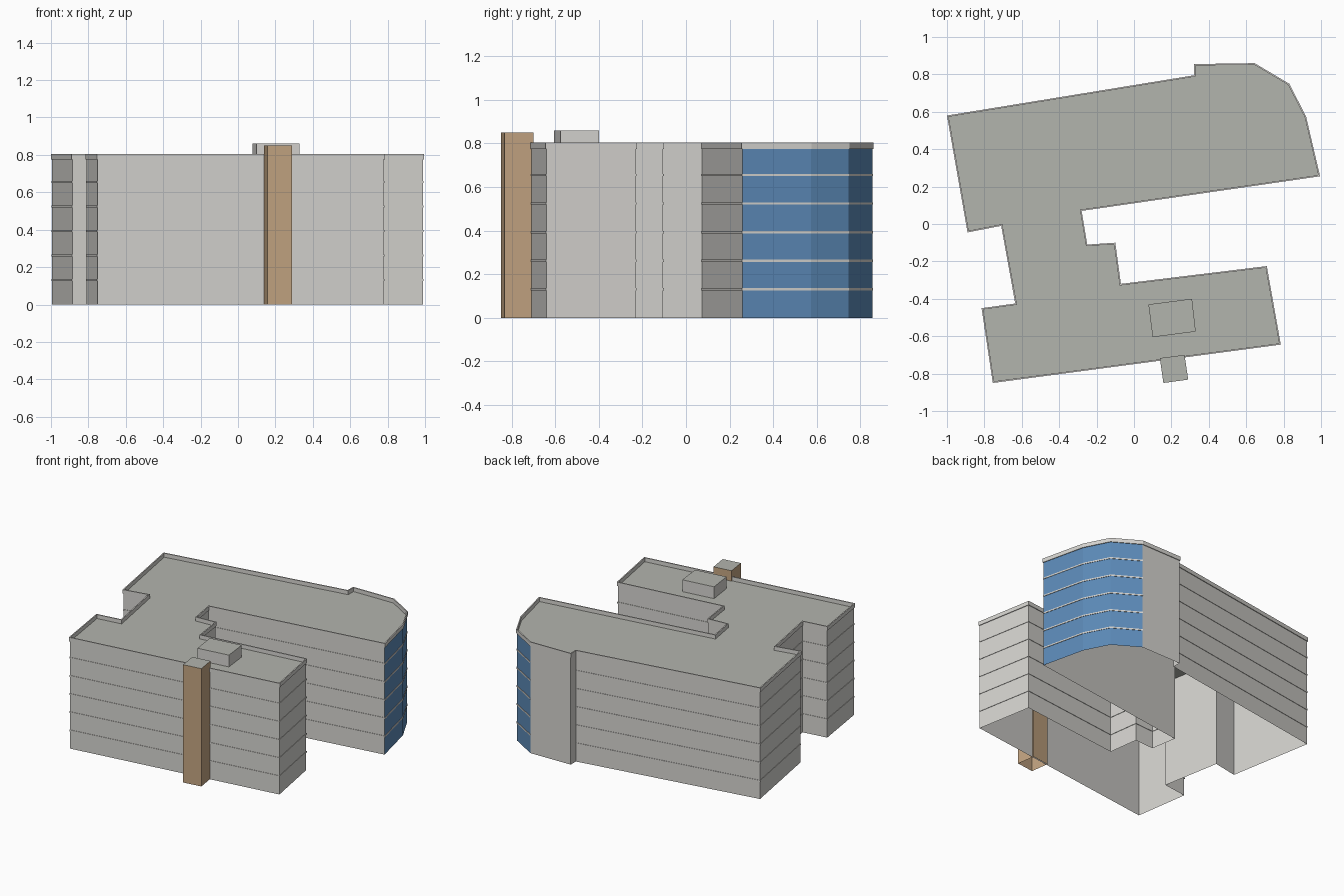
import bpy
import bmesh
from mathutils import Vector

cube = bpy.data.objects.get("Cube")
if cube:
    bpy.data.objects.remove(cube, do_unlink=True)


def make_material(name, rgb):
    mat = bpy.data.materials.new(name)
    mat.use_nodes = True
    color = (*rgb, 1.0)
    mat.diffuse_color = color
    mat.node_tree.nodes["Principled BSDF"].inputs["Base Color"].default_value = color
    return mat


WALL = make_material("pale_grey_wall", (0.67, 0.66, 0.63))
ROOF = make_material("roof_grey", (0.45, 0.46, 0.42))
GLASS = make_material("blue_glass", (0.107, 0.254, 0.479))
TAN = make_material("tan_cladding", (0.55, 0.376, 0.223))


def offset(outline, d):
    """Move a counterclockwise outline outward by d with mitred corners."""
    pts = [Vector(p) for p in outline]
    result = []
    for i, p in enumerate(pts):
        a = (p - pts[i - 1]).normalized()
        b = (pts[(i + 1) % len(pts)] - p).normalized()
        na, nb = Vector((a.y, -a.x)), Vector((b.y, -b.x))
        result.append(p + (na + nb) * (d / (1 + na.dot(nb))))
    return result


def finish(bm, name, materials):
    mesh = bpy.data.meshes.new(name)
    bm.to_mesh(mesh)
    bm.free()
    for mat in materials:
        mesh.materials.append(mat)
    obj = bpy.data.objects.new(name, mesh)
    bpy.context.collection.objects.link(obj)
    return obj


def shell(name, outline, z0, z1, materials, glass_edges=()):
    """Walls and a flat top, open underneath; slot 0 walls, 1 top, 2 glass."""
    bm = bmesh.new()
    low = [bm.verts.new((x, y, z0)) for x, y in outline]
    high = [bm.verts.new((x, y, z1)) for x, y in outline]
    n = len(outline)
    for i in range(n):
        j = (i + 1) % n
        face = bm.faces.new((low[i], low[j], high[j], high[i]))
        face.material_index = 2 if i in glass_edges else 0
    bm.faces.new(high).material_index = 1
    return finish(bm, name, materials)


def band(name, outer, inner, z0, z1, skip=()):
    """Rectangular strip following the outline, leaving out skipped edges."""
    bm = bmesh.new()
    n = len(outer)
    loops = []
    for pts, z in ((outer, z0), (outer, z1), (inner, z1), (inner, z0)):
        loops.append([bm.verts.new((p[0], p[1], z)) for p in pts])
    for i in range(n):
        if i in skip:
            continue
        j = (i + 1) % n
        for k in range(4):
            a, b = loops[k], loops[(k + 1) % 4]
            bm.faces.new((a[i], a[j], b[j], b[i]))
    return finish(bm, name, [WALL])


# Footprint: south wing, link, then north wing with its faceted east end
footprint = [
    (-0.755, -0.85), (0.785, -0.645), (0.71, -0.225), (-0.07, -0.32),
    (-0.1, -0.1), (-0.25, -0.11), (-0.28, 0.07), (0.995, 0.255),
    (0.92, 0.575), (0.83, 0.75), (0.645, 0.86), (0.32, 0.855),
    (0.32, 0.795), (-1.0, 0.58), (-0.89, -0.045), (-0.71, -0.01),
    (-0.635, -0.425), (-0.815, -0.45),
]
ROOF_Z = 0.775
wall_line = offset(footprint, -0.005)

# Main body with glazed east end
shell("building_body", wall_line, 0, ROOF_Z, [WALL, ROOF, GLASS],
      glass_edges=(7, 8, 9))

# Parapet around the roof
band("parapet", footprint, offset(footprint, -0.008), ROOF_Z, 0.804)

# Thin strips marking the floors
for floor in range(1, 6):
    z = 0.131 * floor
    band(f"floor_strip_{floor}", offset(footprint, -0.002), wall_line,
         z - 0.005, z + 0.005, skip=(10, 11))

# Rooftop plant room
shell("roof_plant_room",
      [(0.10, -0.605), (0.33, -0.575), (0.31, -0.40), (0.077, -0.43)],
      ROOF_Z, 0.86, [WALL, ROOF])

# Tan shaft on the front wall
shell("front_shaft",
      [(0.157, -0.85), (0.29, -0.832), (0.27, -0.70), (0.138, -0.717)],
      0, 0.85, [TAN, ROOF])
